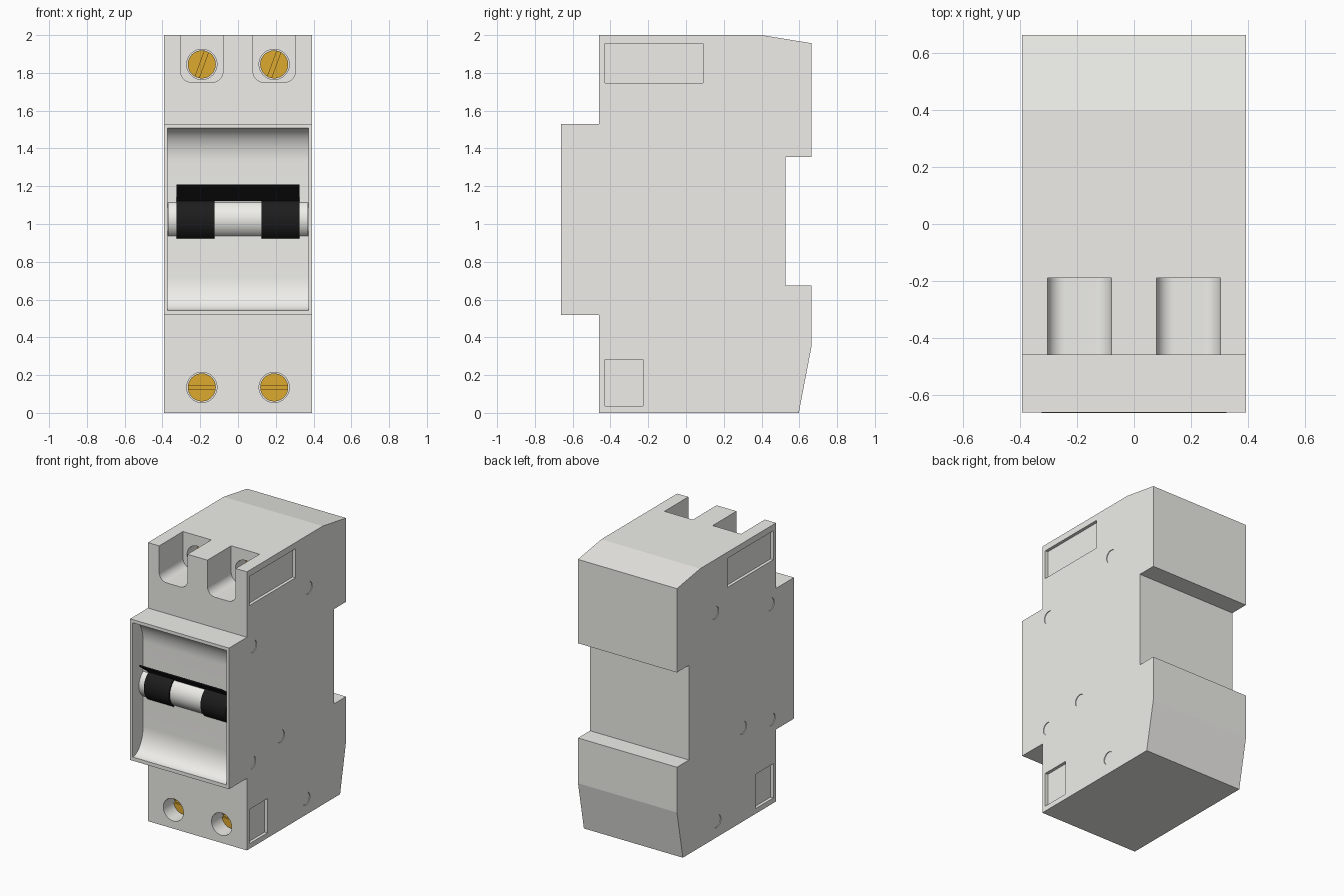
import bpy, bmesh
from math import sin, cos, pi, radians
from mathutils import Vector, Matrix

if "Cube" in bpy.data.objects:
    bpy.data.objects.remove(bpy.data.objects["Cube"])


def material(name, rgb):
    m = bpy.data.materials.new(name)
    m.diffuse_color = (*rgb, 1)
    m.use_nodes = True
    m.node_tree.nodes["Principled BSDF"].inputs["Base Color"].default_value = m.diffuse_color
    return m


SHELL = material("off_white_plastic", (0.86, 0.855, 0.82))
BLACK = material("black_plastic", (0.012, 0.012, 0.012))
BRASS = material("brass", (0.73, 0.40, 0.03))


def prism(name, pts, a, b, axis="x", mat=SHELL):
    """Extrude a profile from a to b: (y, z) points along x, or (x, z) points along y."""
    bm = bmesh.new()
    place = (lambda p, t: (t, p[0], p[1])) if axis == "x" else (lambda p, t: (p[0], t, p[1]))
    face = bm.faces.new([bm.verts.new(place(p, a)) for p in pts])
    new = bmesh.ops.extrude_face_region(bm, geom=[face])["geom"]
    step = Vector((b - a, 0, 0)) if axis == "x" else Vector((0, b - a, 0))
    bmesh.ops.translate(bm, verts=[v for v in new if isinstance(v, bmesh.types.BMVert)], vec=step)
    bmesh.ops.recalc_face_normals(bm, faces=bm.faces[:])
    me = bpy.data.meshes.new(name)
    bm.to_mesh(me)
    bm.free()
    me.materials.append(mat)
    ob = bpy.data.objects.new(name, me)
    bpy.context.collection.objects.link(ob)
    return ob


def arc(cu, cv, ru, rv, a0, a1, n):
    angles = [radians(a0 + (a1 - a0) * i / n) for i in range(n + 1)]
    return [(cu + ru * cos(t), cv + rv * sin(t)) for t in angles]


def disc(cu, cv, r, n=48):
    return arc(cu, cv, r, r, 0, 360 - 360 / n, n - 1)


def rect(u0, u1, v0, v1):
    return [(u0, v0), (u1, v0), (u1, v1), (u0, v1)]


def activate(ob):
    bpy.ops.object.select_all(action="DESELECT")
    ob.select_set(True)
    bpy.context.view_layer.objects.active = ob


def cut(ob, cutter):
    cutter.hide_render = True
    activate(ob)
    mod = ob.modifiers.new("cut", "BOOLEAN")
    mod.operation, mod.solver, mod.object = "DIFFERENCE", "EXACT", cutter
    bpy.ops.object.modifier_apply(modifier=mod.name)
    bpy.data.objects.remove(cutter)


def smooth(ob, angle=30):
    activate(ob)
    bpy.ops.object.shade_smooth_by_angle(angle=radians(angle))


# housing, from its side outline
W = 0.393
housing = prism("housing", [
    (-0.46, 0), (0.597, 0), (0.664, 0.35), (0.664, 0.675), (0.528, 0.675), (0.528, 1.355),
    (0.664, 1.355), (0.664, 1.957), (0.40, 2), (-0.46, 2), (-0.46, 1.53), (-0.663, 1.53),
    (-0.663, 0.517), (-0.46, 0.517)], -W, W)

# scooped front recess around the switch
scoop = [(-0.75, 0.543)] + arc(-0.663, 0.723, 0.118, 0.18, -90, 0, 16)
scoop += arc(-0.663, 1.327, 0.118, 0.18, 0, 90, 16) + [(-0.75, 1.507)]
cut(housing, prism("recess_cutter", scoop, -0.372, 0.372))

# terminals: open slots at the top, round holes and brass screws
TERMINALS = [(1.845, -0.19, -70, "upper"), (0.135, -0.46, 0, "lower")]
for side, label in ((-1, "left"), (1, "right")):
    x = 0.1915 * side
    slot = arc(x - 0.0525, 1.81, 0.06, 0.06, 180, 270, 12)
    slot += arc(x + 0.0525, 1.81, 0.06, 0.06, 270, 360, 12)
    slot += [(x + 0.1125, 2.1), (x - 0.1125, 2.1)]
    cut(housing, prism("slot_cutter", slot, -0.6, -0.19, "y"))
    for z, wall, tilt, level in TERMINALS:
        cut(housing, prism("hole_cutter", disc(x, z, 0.08), wall - 0.05, wall + 0.14, "y"))
        face = wall + 0.11
        screw = prism(f"{level}_{label}_screw", disc(x, z, 0.074), face, face + 0.04, "y", BRASS)
        groove = prism("groove_cutter", rect(-0.1, 0.1, -0.011, 0.011), -0.05, 0.015, "y", BRASS)
        groove.data.transform(Matrix.Translation((x, face, z))
                              @ Matrix.Rotation(radians(tilt), 4, "Y"))
        cut(screw, groove)
        smooth(screw)

# shallow pockets and very shallow rivet marks on both sides
RIVETS = [(0.235, 1.62), (-0.395, 1.44), (-0.405, 0.61), (-0.08, 0.675), (0.21, 0.115)]
for side in (-1, 1):
    for box in (rect(-0.43, 0.09, 1.747, 1.955), rect(-0.43, -0.227, 0.037, 0.283)):
        cut(housing, prism("pocket_cutter", box, side * (W - 0.022), side * (W + 0.1)))
    for y, z in RIVETS:
        cut(housing, prism("rivet_cutter", disc(y, z, 0.045),
                           side * (W - 0.005), side * (W + 0.1)))
smooth(housing, 8.5)

# switch drum, partly sunk in the recess wall
CY, CZ = -0.49, 1.025
smooth(prism("switch_drum", disc(CY, CZ, 0.105), -0.371, 0.371))

# black toggle: two collars around the drum joined by a flared lip
lip = [(-0.664, 1.21), (-0.646, 1.21)]
collar = arc(CY, CZ, 0.115, 0.115, 265, 122, 20) + lip + [(-0.53, 1.13), (CY, CZ)]
for side, label in ((-1, "left"), (1, "right")):
    smooth(prism(f"{label}_toggle_collar", collar, side * 0.125, side * 0.325, mat=BLACK))
prism("toggle_lip", [(-0.556, 1.122)] + lip + [(-0.53, 1.13)], -0.125, 0.125, mat=BLACK)
